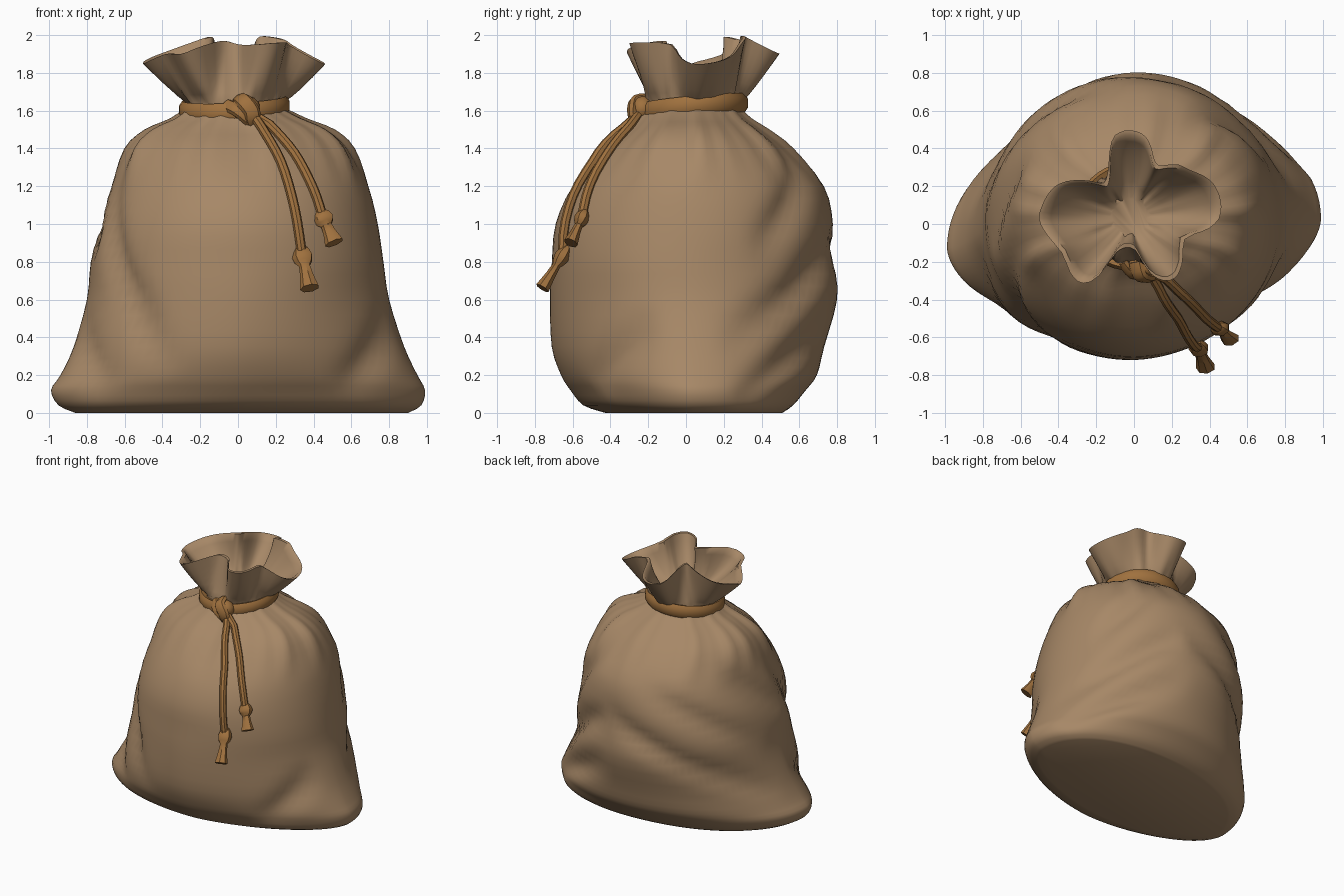
import bpy, bmesh, math
from mathutils import Vector
from mathutils.bvhtree import BVHTree

cube = bpy.data.objects.get("Cube")
if cube:
    bpy.data.objects.remove(cube)

SEG = 96


def material(name, rgb):
    m = bpy.data.materials.new(name)
    m.use_nodes = True
    m.diffuse_color = (*rgb, 1)
    bsdf = m.node_tree.nodes["Principled BSDF"]
    bsdf.inputs["Base Color"].default_value = (*rgb, 1)
    bsdf.inputs["Roughness"].default_value = 0.9
    return m


cloth = material("tan cloth", (0.385, 0.245, 0.135))
cord = material("brown cord", (0.35, 0.165, 0.048))


def lerp_rows(rows, key):
    """Linear lookup in rows sorted by their first value."""
    for a, b in zip(rows, rows[1:]):
        if key <= b[0]:
            t = (key - a[0]) / (b[0] - a[0])
            return [p + (q - p) * t for p, q in zip(a, b)]
    return list(rows[-1])


def spline(points, steps):
    """Catmull-Rom samples through points of any dimension."""
    pts = [points[0], *points, points[-1]]
    out = []
    for i in range(len(points) - 1):
        a, b, c, d = pts[i:i + 4]
        for k in range(steps):
            t = k / steps
            out.append([0.5 * (2 * q + (r - p) * t + (2 * p - 5 * q + 4 * r - s) * t ** 2
                               + (3 * q - p - 3 * r + s) * t ** 3)
                        for p, q, r, s in zip(a, b, c, d)])
    out.append(list(points[-1]))
    return out


def loft(rings, closed=False):
    """Skin a list of equal rings; cap the ends unless it closes on itself."""
    bm = bmesh.new()
    loops = [[bm.verts.new(p) for p in ring] for ring in rings]
    pairs = list(zip(loops, loops[1:]))
    if closed:
        pairs.append((loops[-1], loops[0]))
    for lo, hi in pairs:
        n = len(lo)
        for i in range(n):
            j = (i + 1) % n
            bm.faces.new((lo[i], lo[j], hi[j], hi[i]))
    if not closed:
        bm.faces.new(loops[0][::-1])
        bm.faces.new(loops[-1])
    bmesh.ops.recalc_face_normals(bm, faces=bm.faces)
    return bm


def finish(bm, name, mat, angle=40):
    mesh = bpy.data.meshes.new(name)
    bm.to_mesh(mesh)
    bm.free()
    mesh.materials.append(mat)
    ob = bpy.data.objects.new(name, mesh)
    bpy.context.collection.objects.link(ob)
    bpy.ops.object.select_all(action="DESELECT")
    ob.select_set(True)
    bpy.context.view_layer.objects.active = ob
    bpy.ops.object.shade_smooth_by_angle(angle=math.radians(angle))
    return ob


# Sack body: height, left end, right end, front, back, middle depth, roundness
body = [
    (0.0, -.86, .9, -.42, .5, -.05, 1.8),
    (.04, -.95, .97, -.54, .56, -.05, 1.75),
    (.12, -.99, .99, -.61, .63, -.05, 1.7),
    (.2, -.94, .95, -.66, .69, -.05, 1.75),
    (.35, -.87, .88, -.71, .73, -.03, 1.8),
    (.6, -.8, .8, -.72, .8, 0, 1.9),
    (.8, -.78, .77, -.71, .79, .02, 2),
    (1.0, -.74, .74, -.69, .78, .04, 2),
    (1.2, -.67, .69, -.6, .73, .04, 2),
    (1.4, -.59, .6, -.43, .56, .04, 2),
    (1.5, -.48, .49, -.31, .43, .04, 2),
    (1.56, -.35, .35, -.25, .34, .04, 2),
    (1.62, -.27, .23, -.2, .28, .04, 2),
]

# Diagonal wrinkles fading at both ends: start and end as (degrees, height), depth
wrinkles = [
    ((12, .35), (80, .95), .06), ((20, .08), (80, .55), .05),
    ((25, .85), (65, 1.35), .05), ((70, 1.0), (170, .3), .05),
    ((95, 1.25), (170, .7), .04), ((150, 1.3), (195, .85), .05),
    ((190, 1.3), (245, .2), .05), ((185, .5), (225, .1), .04),
    ((345, .5), (305, .12), .05),
]


def crease(deg, z):
    """Depth of the deepest wrinkle at this place on the cloth."""
    p = Vector((deg / 80, z))
    push = 0
    for a, b, depth in wrinkles:
        a, b = Vector((a[0] / 80, a[1])), Vector((b[0] / 80, b[1]))
        d = b - a
        t = max(0, min(1, (p - a).dot(d) / d.length_squared))
        fade = 1 - (2 * t - 1) ** 2
        push = max(push, depth * fade * math.exp(-((p - a - d * t).length / .08) ** 2))
    return push


def pleat(ang):
    return (math.sin(9 * ang) + .7 * math.sin(14 * ang + 1) + .5 * math.sin(23 * ang)) / 2


def body_ring(row):
    z, left, right, front, back, mid, power = row
    gather = max(0, 1 - abs(z - 1.5) / .3)
    low = max(0, 1 - z / .8)
    ring = []
    for i in range(SEG):
        ang = math.tau * i / SEG
        c, s = math.cos(ang), math.sin(ang)
        k = 1 + .06 * gather * pleat(ang)
        # the foot of the back is fuller, and the bottom corners are twisted
        n = power + (.35 * low if s > 0 else 0)
        x = math.copysign(abs(c) ** (2 / n), c) * k
        y = math.copysign(abs(s) ** (2 / n), s) * k
        p = Vector(((left + right) / 2 + x * (right - left) / 2,
                    mid + y * (back - mid if y > 0 else mid - front) + .09 * low * x, z))
        inward = Vector((-p.x, -p.y, 0)).normalized()
        ring.append(p + inward * crease(math.degrees(ang), z))
    return ring


# Ruffled mouth: angle, radius and height of the rim
ruffle = spline([
    (-180, .48, 1.86), (-173, .48, 1.85), (-150, .42, 1.9), (-128, .46, 1.9),
    (-117, .39, 1.94), (-108, .21, 1.97), (-82, .2, 1.95), (-70, .36, 1.95),
    (-54, .42, 1.96), (-26, .32, 1.95), (-5, .47, 1.85), (18, .47, 1.87),
    (35, .39, 1.94), (45, .36, 1.98), (62, .29, 1.99), (80, .42, 1.91),
    (101, .42, 1.91), (115, .27, 1.97), (132, .21, 1.99), (146, .31, 1.95),
    (160, .42, 1.9), (180, .48, 1.86),
], 3)


def mouth_ring(t, inset):
    ring = []
    for i in range(SEG):
        deg = 360 * i / SEG
        ang = math.radians(deg)
        _, rad, top = lerp_rows(ruffle, deg - 360 if deg > 180 else deg)
        neck = .245 * (1 + .06 * pleat(ang))
        r = neck + (rad - neck) * t ** .85 - inset
        ring.append(Vector((-.02 + r * math.cos(ang), .04 + .02 * t + r * math.sin(ang),
                            1.64 + (top - 1.64) * t)))
    return ring


# The lining narrows a little towards the throat
rings = [body_ring(row) for row in spline(body, 3)]
rings += [mouth_ring(k / 6, 0) for k in range(7)]
rings += [mouth_ring(k / 6, .025 + .12 * (1 - k / 6) ** 2) for k in range(6, -1, -1)]
sack_bm = loft(rings)
surface = BVHTree.FromBMesh(sack_bm)
finish(sack_bm, "cloth_sack", cloth, 55)

# Flat cord tied round the neck, a little higher at the back and left
band = []
for i in range(40):
    ang = math.tau * i / 40
    c, s = math.cos(ang), math.sin(ang)
    z = 1.615 + .025 * s + .014 * c
    band.append([Vector((-.02 + (.265 + u * .027) * c, .04 + (.26 + u * .027) * s, z + v * .05))
                 for u, v in ((-1, -.7), (.4, -1), (1, -.5), (1, .5), (.4, 1), (-1, .7))])
finish(loft(band, True), "neck_cord", cord)


def tube(name, path, radii, sides=8, flat=1):
    """Sweep a round or flattened section along a path."""
    path = [Vector(p) for p in path]
    out = []
    for i, p in enumerate(path):
        along = (path[min(i + 1, len(path) - 1)] - path[max(i - 1, 0)]).normalized()
        side = along.cross(Vector((0, -1, .3))).normalized()
        up = side.cross(along)
        out.append([p + (side * math.cos(a) + up * math.sin(a) * flat) * radii[i]
                    for a in (math.tau * k / sides for k in range(sides))])
    finish(loft(out), name, cord)


# Front knot: a lump with one loop wrapped over it
knot = bmesh.new()
bmesh.ops.create_icosphere(knot, subdivisions=2, radius=1)
for v in knot.verts:
    v.co = Vector((.04 + v.co.x * .08, -.23 + v.co.y * .065, 1.61 + v.co.z * .07))
finish(knot, "knot_core", cord)
tube("knot_loop", spline([(.01, -.2, 1.66), (.03, -.27, 1.65), (.07, -.285, 1.6),
                          (.08, -.27, 1.55), (.09, -.22, 1.53)], 3),
     [.045] * 13, flat=.6)
tube("knot_tuck", spline([(-.06, -.2, 1.63), (.0, -.27, 1.6), (.06, -.26, 1.55)], 3),
     [.035] * 7, flat=.7)


# Hanging cord ends that lie on the cloth, each with a stopper knot and frayed tip
def hanging_cord(name, route, tip):
    path = [Vector((.08, -.25, 1.58))]
    for x, z in spline(route, 4):
        hit = surface.ray_cast(Vector((x, -3, z)), Vector((0, 1, 0)))[0]
        path.append(hit + Vector((0, -.02, .005)))
    tube(name + "_cord", path, [.026] * len(path))
    end, tip = path[-1], Vector(tip)
    steps = (-.25, -.12, .05, .2, .32, .6, 1)
    tube(name + "_stopper", [end.lerp(tip, t) for t in steps],
         [.026, .045, .056, .048, .03, .036, .052], 7, .75)


hanging_cord("long", [(.13, 1.5), (.23, 1.32), (.3, 1.08), (.34, .83)], (.38, -.76, .66))
hanging_cord("short", [(.17, 1.52), (.3, 1.37), (.4, 1.18), (.45, 1.03)], (.51, -.61, .9))
